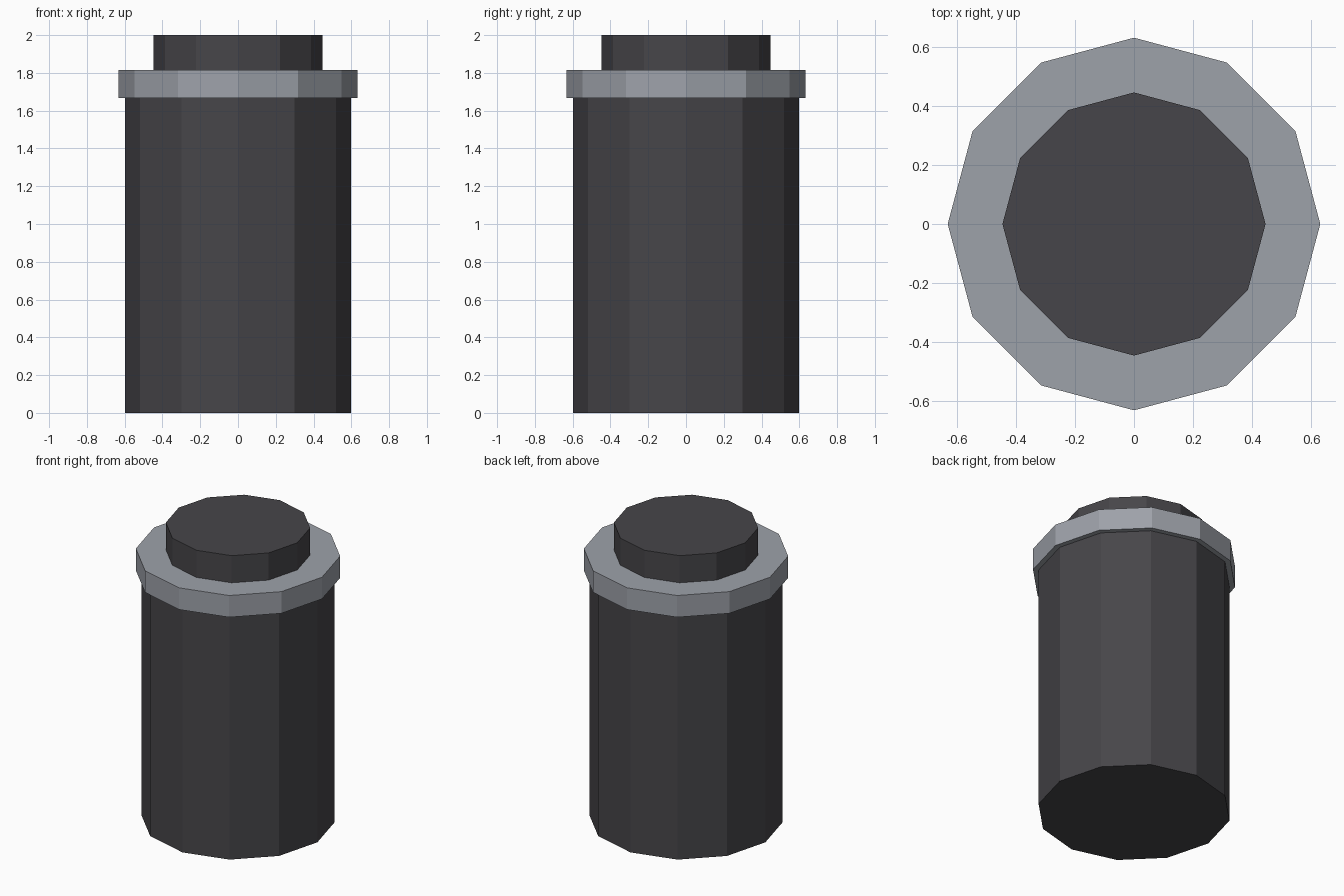
import bpy

default_cube = bpy.data.objects.get("Cube")
if default_cube:
    bpy.data.objects.remove(default_cube, do_unlink=True)


def make_material(name, rgb):
    mat = bpy.data.materials.new(name)
    mat.use_nodes = True
    color = (*rgb, 1.0)
    mat.diffuse_color = color
    mat.node_tree.nodes["Principled BSDF"].inputs["Base Color"].default_value = color
    return mat


def make_drum(name, radius, bottom, top, mat):
    """Flat-shaded twelve-sided cylinder between two heights."""
    bpy.ops.mesh.primitive_cylinder_add(
        vertices=12, radius=radius, depth=top - bottom,
        location=(0, 0, (bottom + top) / 2))
    drum = bpy.context.object
    drum.name = name
    drum.data.materials.append(mat)
    return drum


charcoal = make_material("charcoal", (0.062, 0.060, 0.067))
steel_grey = make_material("steel grey", (0.34, 0.36, 0.40))

# Main canister body
make_drum("body", 0.598, 0.0, 1.667, charcoal)

# Wider metal band around the top of the body
make_drum("collar", 0.633, 1.667, 1.815, steel_grey)

# Narrow cap rising from the band
make_drum("cap", 0.447, 1.815, 2.0, charcoal)
